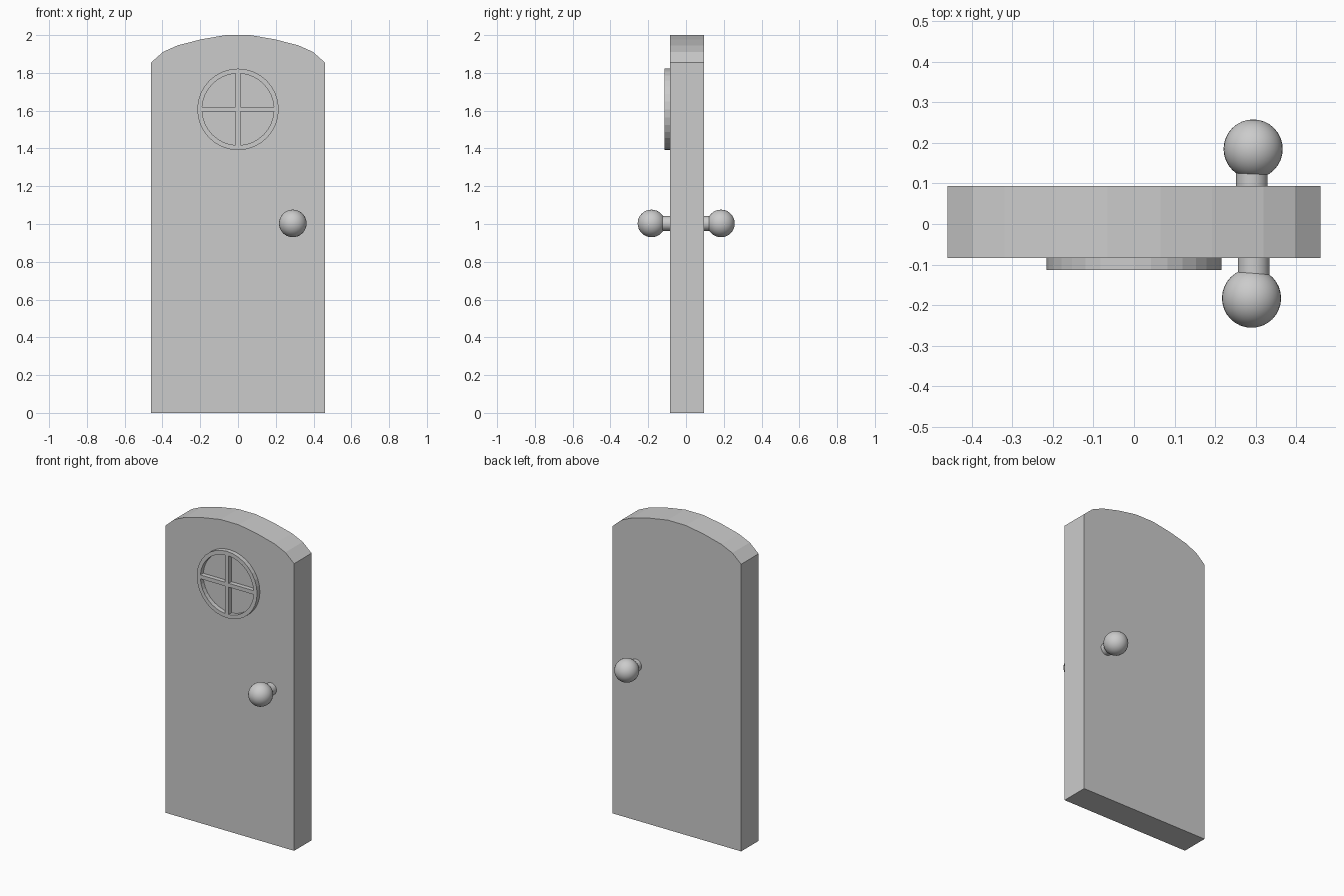
import bpy
import math

if "Cube" in bpy.data.objects:
    bpy.data.objects.remove(bpy.data.objects["Cube"])

grey = bpy.data.materials.new("plain grey")
grey.diffuse_color = (0.6, 0.6, 0.6, 1)
grey.use_nodes = True
grey.node_tree.nodes["Principled BSDF"].inputs["Base Color"].default_value = grey.diffuse_color


def plate(name, outlines, y0, y1):
    """Extrude flat x-z outlines (inner ones become holes) from y0 to y1."""
    cu = bpy.data.curves.new(name, 'CURVE')
    cu.dimensions = '2D'
    cu.fill_mode = 'BOTH'
    cu.extrude = (y1 - y0) / 2
    for pts in outlines:
        sp = cu.splines.new('POLY')
        sp.points.add(len(pts) - 1)
        for p, (x, z) in zip(sp.points, pts):
            p.co = (x, z, 0, 1)
        sp.use_cyclic_u = True
    ob = bpy.data.objects.new(name, cu)
    bpy.context.collection.objects.link(ob)
    ob.location.y = (y0 + y1) / 2
    ob.rotation_euler.x = math.pi / 2
    bpy.ops.object.select_all(action='DESELECT')
    ob.select_set(True)
    bpy.context.view_layer.objects.active = ob
    bpy.ops.object.convert(target='MESH')
    ob = bpy.context.object
    ob.name = name
    ob.data.materials.clear()
    ob.data.materials.append(grey)
    for f in ob.data.polygons:
        f.use_smooth = False
        f.material_index = 0


# door slab with arched top
half = [(0.46, 0), (0.46, 1.855), (0.397, 1.911), (0.319, 1.946),
        (0.193, 1.978), (0.065, 2.0)]
plate("door", [half + [(-x, z) for x, z in reversed(half)]], -0.084, 0.094)

# round window frame with four quarter openings
CZ, R, RI, BAR = 1.607, 0.2155, 0.19, 0.0125
rim = [(R * math.cos(i * math.tau / 32), CZ + R * math.sin(i * math.tau / 32))
       for i in range(32)]
a0 = math.asin(BAR / RI)
arc = [(BAR, BAR)]
for i in range(9):
    a = a0 + (math.pi / 2 - 2 * a0) * i / 8
    arc.append((RI * math.cos(a), RI * math.sin(a)))
panes = [[(sx * x, CZ + sz * z) for x, z in arc]
         for sx in (1, -1) for sz in (1, -1)]
plate("window_frame", [rim] + panes, -0.113, -0.08)

# knob and stem on each side
for side, s, kx, sx in (("front", -1, 0.29, 0.295), ("back", 1, 0.294, 0.291)):
    bpy.ops.mesh.primitive_uv_sphere_add(
        segments=32, ring_count=16, radius=0.073,
        location=(kx, s * 0.184 + 0.001, 1.003), rotation=(math.pi / 2, 0, 0))
    knob = bpy.context.object
    knob.name = side + "_knob"
    bpy.ops.mesh.primitive_cylinder_add(
        vertices=32, radius=0.039, depth=0.1,
        location=(sx, s * 0.11, 1.003), rotation=(math.pi / 2, 0, 0))
    stem = bpy.context.object
    stem.name = side + "_knob_stem"
    for ob in (knob, stem):
        ob.data.materials.append(grey)
        bpy.ops.object.select_all(action='DESELECT')
        ob.select_set(True)
        bpy.context.view_layer.objects.active = ob
        bpy.ops.object.shade_smooth_by_angle()
